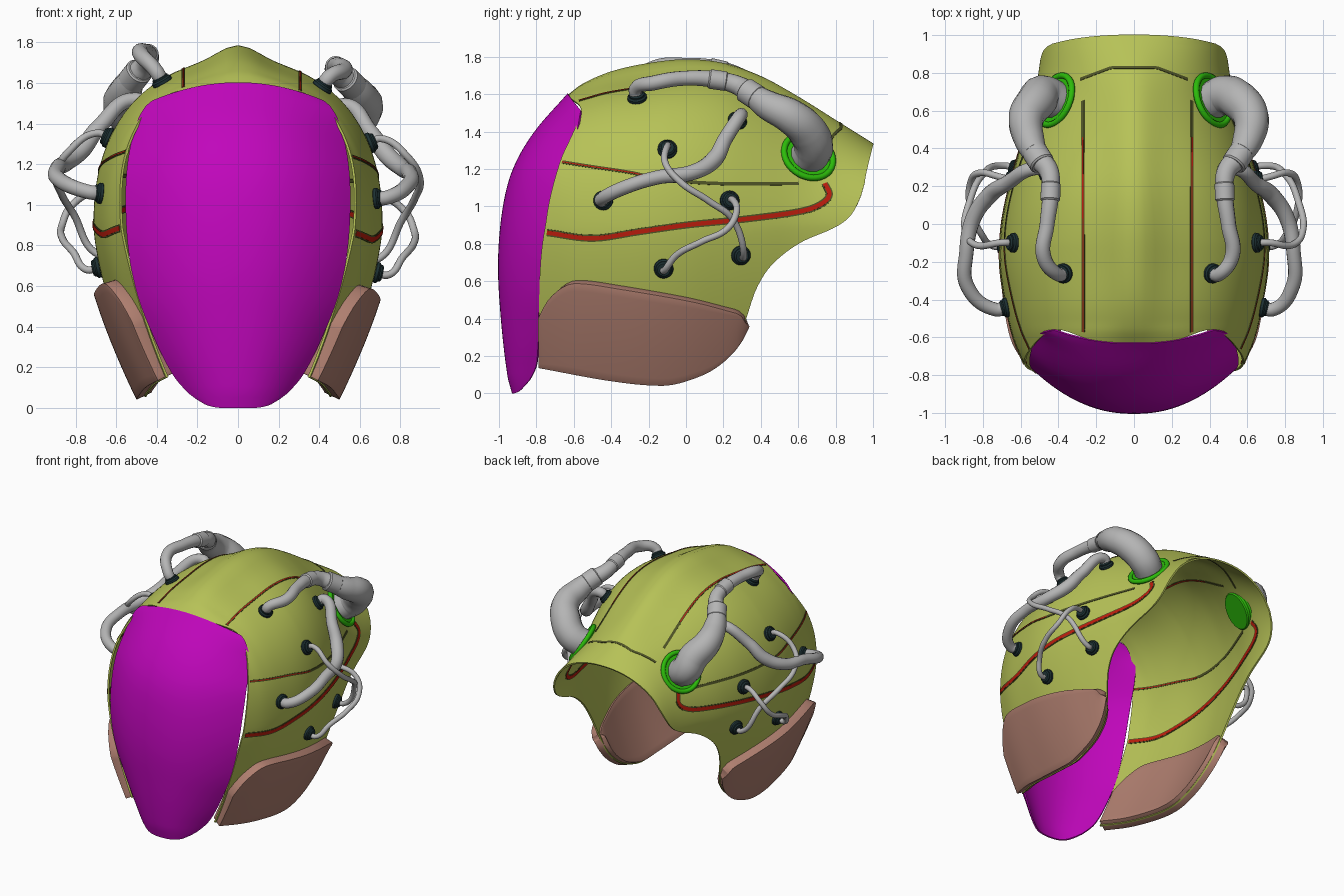
import bpy, bmesh, math
from mathutils import Vector

if "Cube" in bpy.data.objects:
    bpy.data.objects.remove(bpy.data.objects["Cube"])


def material(name, r, g, b):
    m = bpy.data.materials.new(name)
    m.use_nodes = True
    m.diffuse_color = (r, g, b, 1)
    m.node_tree.nodes["Principled BSDF"].inputs["Base Color"].default_value = (r, g, b, 1)
    return m


OLIVE = material("olive shell", .47, .54, .095)
MAGENTA = material("magenta visor", .53, .002, .50)
BROWN = material("brown cheek", .43, .21, .16)
GREY = material("grey hose", .46, .46, .46)
TEAL = material("dark teal socket", .012, .03, .033)
GREEN = material("green ring", .025, .5, .003)
RED = material("red stripe", .5, .012, .004)
SEAM = material("dark olive seam", .08, .09, .02)


def smooth_curve(*pts):
    """Smooth interpolation through (t, value) pairs."""
    def slope(i):
        a, b = pts[max(i - 1, 0)], pts[min(i + 1, len(pts) - 1)]
        return (b[1] - a[1]) / (b[0] - a[0])

    def f(t):
        t = min(max(t, pts[0][0]), pts[-1][0])
        i = next((k for k in range(len(pts) - 1) if t <= pts[k + 1][0]), len(pts) - 2)
        (t0, v0), (t1, v1) = pts[i], pts[i + 1]
        h = t1 - t0
        s = (t - t0) / h
        return ((2*s**3 - 3*s*s + 1) * v0 + (s**3 - 2*s*s + s) * h * slope(i)
                + (3*s*s - 2*s**3) * v1 + (s**3 - s*s) * h * slope(i + 1))
    return f


# Shell proportions along y: half width, crown height, ridge, roundness, lower edge
MID = .9
width = smooth_curve((-.8, .55), (-.6, .635), (-.4, .68), (-.2, .705), (0, .695),
                     (.2, .655), (.4, .6), (.6, .54), (.8, .5), (1, .48))
crown = smooth_curve((-.63, 1.59), (-.55, 1.65), (-.4, 1.715), (-.2, 1.76), (0, 1.78),
                     (.2, 1.76), (.4, 1.69), (.6, 1.58), (.8, 1.455), (1, 1.33))
ridge = smooth_curve((-.63, 0), (-.5, .04), (-.2, .075), (.3, .06), (.7, .03), (1, 0))
power = smooth_curve((-.1, 2.3), (.2, 2.2), (.5, 1.9), (.7, 1.8), (1, 2.1))
lower = smooth_curve((-.78, .15), (-.4, .08), (-.13, .055), (0, .08), (.15, .15), (.27, .27),
                     (.32, .4), (.37, .55), (.45, .68), (.6, .8), (.8, .89), (.88, .95),
                     (.93, 1.04), (.96, 1.14))
front = smooth_curve((0, -.63), (.1, -.61), (.2, -.56), (.36, -.67), (.52, -.75), (.7, -.78), (1, -.78))


def rise(y):
    return crown(y) - ridge(y) - MID


def bump(x, y):
    return ridge(y) * math.exp(-(x / .13) ** 2)


def tuck(z):
    return .25 * max(0, (MID - z) / .84) ** 1.5


def side_x(y, z):
    h, n = min(max(0, (z - MID) / rise(y)), 1), power(y)
    return width(y) * (1 - h ** n) ** (1 / n) - tuck(z)


def top_z(x, y):
    n = power(y)
    return MID + rise(y) * (1 - min(1, abs(x) / width(y)) ** n) ** (1 / n) + bump(x, y)


def field(p):
    x, y, z = p
    return (((abs(x) + tuck(z)) / width(y)) ** power(y)
            + max(0, (z - MID - bump(x, y)) / rise(y)) ** power(y))


def normal_at(p):
    e = .004
    axes = (Vector((e, 0, 0)), Vector((0, e, 0)), Vector((0, 0, e)))
    return Vector([field(p + a) - field(p - a) for a in axes]).normalized()


def on_side(y, z, side):
    return Vector((side * side_x(y, z), y, z))


def finish(ob, mat):
    ob.data.materials.clear()
    ob.data.materials.append(mat)
    bpy.ops.object.select_all(action='DESELECT')
    ob.select_set(True)
    bpy.context.view_layer.objects.active = ob
    bpy.ops.object.convert(target='MESH')
    bpy.ops.object.shade_smooth_by_angle(angle=math.radians(40))


def sheet(name, fn, nu, nv, mat, thick, bevel=0):
    """Grid surface fn(u, v), both 0..1, given thickness."""
    bm = bmesh.new()
    g = [[bm.verts.new(fn(i / nu, j / nv)) for j in range(nv + 1)] for i in range(nu + 1)]
    for i in range(nu):
        for j in range(nv):
            bm.faces.new((g[i][j], g[i + 1][j], g[i + 1][j + 1], g[i][j + 1]))
    me = bpy.data.meshes.new(name)
    bmesh.ops.recalc_face_normals(bm, faces=bm.faces)
    bm.to_mesh(me)
    bm.free()
    ob = bpy.data.objects.new(name, me)
    bpy.context.collection.objects.link(ob)
    s = ob.modifiers.new("thickness", 'SOLIDIFY')
    s.thickness, s.offset = thick, 0
    if bevel:
        b = ob.modifiers.new("soft edge", 'BEVEL')
        b.width, b.segments, b.angle_limit = bevel, 2, math.radians(50)
    finish(ob, mat)


# Helmet shell
def shell_point(u, v):
    s = 2 * v - 1
    a = abs(s)
    y = front(a) + (1 - .045 * a * a - front(a)) * u
    zb, quarter, n = lower(y), math.pi / 2, power(y)
    if zb < MID:
        end = quarter * (1 + (MID - zb) / .8)
    else:
        end = math.acos(min(1, (zb - MID) / rise(y)) ** (n / 2))
    t = a * end
    if t <= quarter:
        x = width(y) * math.sin(t) ** (2 / n)
        z = MID + rise(y) * max(0, math.cos(t)) ** (2 / n) + bump(x, y)
    else:
        z = MID - (t / quarter - 1) * .8
        x = width(y) - tuck(z)
    return math.copysign(x, s), y, z


sheet("helmet_shell", shell_point, 100, 110, OLIVE, .012)

# Visor
visor_w = smooth_curve((0, .16), (.03, .23), (.1, .32), (.25, .43), (.38, .5), (.53, .54),
                       (.7, .55), (.82, .535), (.93, .495), (.98, .455), (1, .42))
visor_mid = smooth_curve((0, -.925), (.06, -.95), (.25, -.985), (.44, -1), (.62, -.975),
                         (.75, -.92), (.87, -.81), (1, -.63))
visor_edge = smooth_curve((0, -.88), (.04, -.83), (.1, -.795), (.35, -.78), (.56, -.755),
                          (.75, -.69), (.9, -.59), (1, -.56))


def visor_point(u, v):
    s = 2 * v - 1
    a = abs(s)
    z = u * (1.6 - .09 * a ** 2) + .02 * (1 - u) * a ** 4
    y = visor_mid(u) + (visor_edge(u) - visor_mid(u)) * a ** 2.2
    return s * visor_w(u), y, z


sheet("visor", visor_point, 60, 40, MAGENTA, .01)

# Cheek plates
cheek_top = smooth_curve((-.77, .42), (-.72, .51), (-.63, .59), (-.56, .605), (-.4, .585),
                         (0, .515), (.22, .46), (.28, .44), (.315, .4))


def cheek(side, up):
    def fn(u, v):
        y = -.77 + 1.08 * u
        lo = lower(y) + .006
        p = on_side(y, lo + (cheek_top(y) + up - lo) * v, 1)
        p += normal_at(p) * (.006 + .018 * v)
        return p.x * side, p.y, p.z
    sheet("cheek_plate", fn, 40, 12, BROWN, .085, .018)


# Seams and stripes lying on the shell
def strip(name, pts, half, mat, thick):
    def fn(u, v):
        i = round(u * (len(pts) - 1))
        q = pts[min(i + 1, len(pts) - 1)] - pts[max(i - 1, 0)]
        return pts[i] + normal_at(pts[i]).cross(q).normalized() * half * (2 * v - 1)
    sheet(name, fn, len(pts) - 1, 1, mat, thick)


def groove(name, pts, half, red_length, red_width):
    strip(name + "_seam", pts, half, SEAM, .018)
    if red_length:
        strip(name + "_stripe", pts[:int(len(pts) * red_length)], half * red_width, RED, .021)


def side_path(side, up, knots, steps=60):
    n = len(knots) - 1
    fy = smooth_curve(*[(i / n, k[0]) for i, k in enumerate(knots)])
    fz = smooth_curve(*[(i / n, k[1] + up) for i, k in enumerate(knots)])
    return [on_side(fy(i / steps), fz(i / steps), side) for i in range(steps + 1)]


def top_path(x, y0, y1, steps=50):
    ys = [y0 + (y1 - y0) * i / steps for i in range(steps + 1)]
    return [Vector((x, y, top_z(x, y))) for y in ys]


# Round fittings, aligned to a surface normal
def fitting(name, p, n, mat, radius, depth):
    bpy.ops.mesh.primitive_cylinder_add(vertices=28, radius=radius, depth=depth, location=p,
                                        rotation=n.to_track_quat('Z', 'Y').to_euler())
    ob = bpy.context.object
    ob.name = name
    b = ob.modifiers.new("soft edge", 'BEVEL')
    b.width, b.angle_limit = min(.008, depth / 3), math.radians(50)
    finish(ob, mat)


def hose(name, pts, radii):
    cu = bpy.data.curves.new(name, 'CURVE')
    cu.dimensions, cu.bevel_depth, cu.bevel_resolution = '3D', 1, 5
    cu.resolution_u, cu.use_fill_caps = 10, True
    sp = cu.splines.new('BEZIER')
    sp.bezier_points.add(len(pts) - 1)
    for k, (bp, p) in enumerate(zip(sp.bezier_points, pts)):
        bp.co, bp.radius = p, radii[min(k, len(radii) - 1)]
        bp.handle_left_type = bp.handle_right_type = 'AUTO'
    ob = bpy.data.objects.new(name, cu)
    bpy.context.collection.objects.link(ob)
    finish(ob, GREY)


SOCKETS = dict(crown=(-.26, 1.57), brow=(-.1, 1.3), temple=(-.44, 1.03), rear=(.27, 1.45),
               ear=(.23, 1.03), jaw=(.29, .74), cheek=(-.12, .67))

# The right side sits slightly higher than the left
for side, up, lift, spread, wide in ((1, 0, 0, 1, 1), (-1, .025, .08, .92, 1.05)):
    cheek(side, up)
    groove("lower_line", side_path(side, up, [(-.74, .86), (-.5, .83), (-.25, .865), (0, .9), (.3, .93),
                                              (.6, .97), (.72, 1.01), (.765, 1.06), (.74, 1.12)]), .019, 1, .62)
    groove("upper_line", side_path(side, up, [(-.66, 1.235), (-.5, 1.21), (-.3, 1.18), (-.1, 1.14),
                                              (.2, 1.12), (.6, 1.12)]), .009, .6, .32)
    groove("crown_line", top_path(.285 * side + .018, -.57, .65), .009, .85, .36)

    ends = {}
    for key, (y, z) in SOCKETS.items():
        p = on_side(y, z + up, side)
        n = normal_at(p)
        ends[key] = (p + n * .012, p + n * .07)
        fitting(key + "_socket", p + n * .014, n, TEAL, .052, .03)
        fitting(key + "_collar", p + n * .024, n, TEAL, .042, .04)

    # Rear port: ring, disc and thick hose
    port = on_side(.65, 1.26, side)
    n = normal_at(port)
    fitting("port_disc", port - n * .004, n, GREEN, .137, .045)
    bpy.ops.mesh.primitive_torus_add(major_radius=.138, minor_radius=.017, major_segments=40,
                                     minor_segments=10, location=port + n * .015,
                                     rotation=n.to_track_quat('Z', 'Y').to_euler())
    bpy.context.object.name = "port_ring"
    finish(bpy.context.object, GREEN)

    run = [(.52, -.17, 1.66), (.5, .0, 1.685), (.48, .17, 1.675), (.49, .28, 1.645),
           (.55, .35, 1.6), (.6, .44, 1.54), (.62, .56, 1.48), (.56, .65, 1.4)]
    path = [Vector((x * side * spread, y, z + lift * (1 - k / 7))) for k, (x, y, z) in enumerate(run)]
    hose("crown_hose", [*ends["crown"], *path, port + n * .1, port],
         [.036, .036, .04, .04, .046, .052, .06, .08, .095, .105, .105, .1])
    # Sleeves around the hose joints
    for k, radius in ((2, .052), (4, .068)):
        fitting("hose_sleeve", path[k], (path[k + 1] - path[k - 1]).normalized(), GREY, radius, .1)

    # Side hose and two thin cables
    def bowed(pts, scale=1):
        return [Vector((x * side * scale, y, z + up)) for x, y, z in pts]
    hose("side_hose", [*ends["temple"], *bowed([(.84, -.33, 1.1), (.845, -.15, 1.155),
                                               (.81, .03, 1.18), (.73, .15, 1.25),
                                               (.65, .21, 1.36)], wide), *reversed(ends["rear"])],
         [.036, .036, .038, .038, .042, .046, .04, .036])
    hose("upper_cable", [*ends["brow"], *bowed([(.84, -.11, 1.23), (.895, -.03, 1.13),
                                               (.87, .12, 1.03), (.81, .25, .93)]),
                         *reversed(ends["jaw"])], [.018])
    hose("lower_cable", [*ends["ear"], *bowed([(.82, .27, .97), (.865, .22, .88),
                                              (.865, .08, .81), (.81, -.05, .74)]),
                         *reversed(ends["cheek"])], [.018])

# Seam across the back of the crown
xs = [-.28 + .56 * i / 30 for i in range(31)]
back = [(x, .825 - .06 * max(0, (abs(x) - .12) / .16)) for x in xs]
groove("back", [Vector((x, y, top_z(x, y))) for x, y in back], .008, 0, 0)
